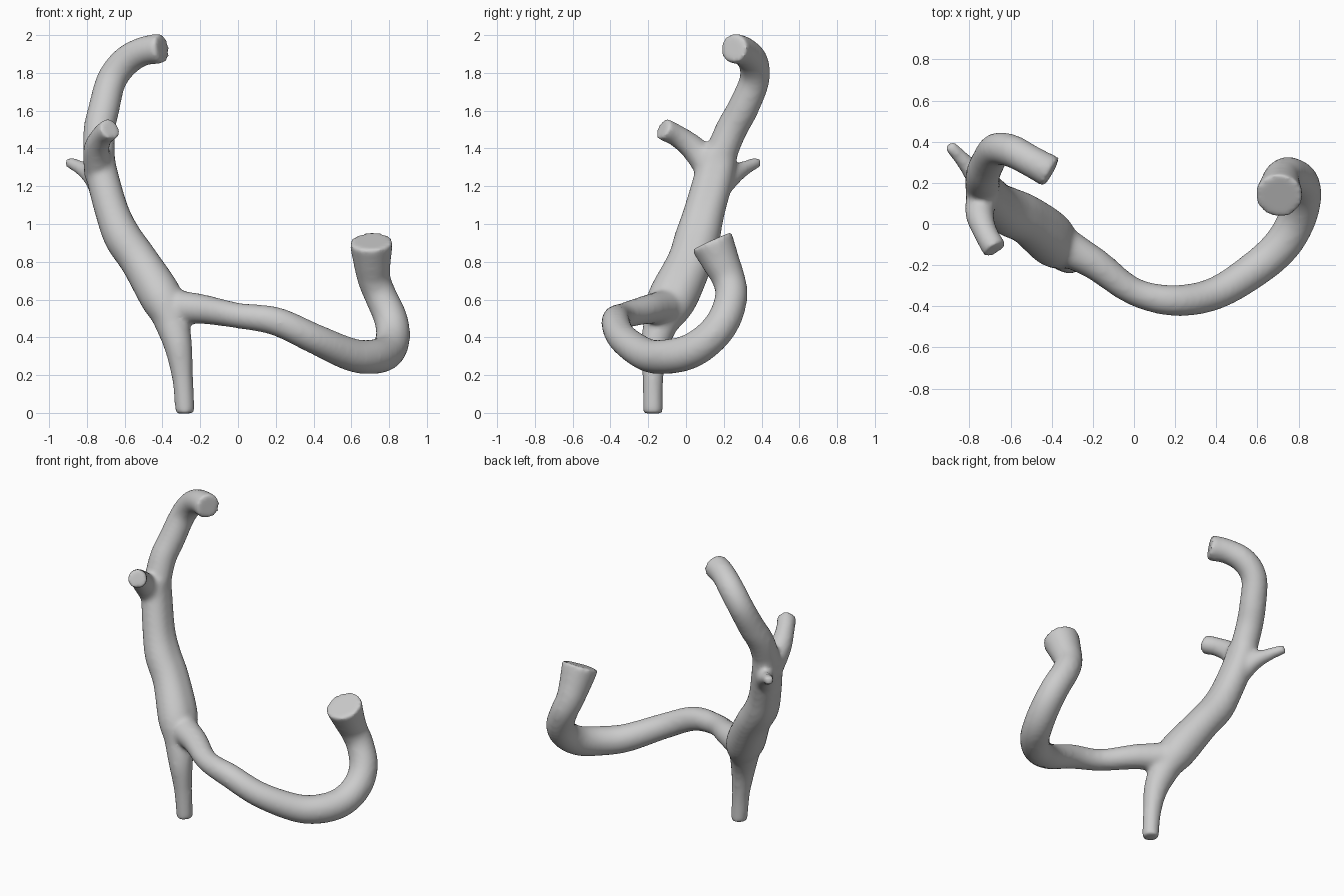
import bpy, bmesh, math
from mathutils import Vector

cube = bpy.data.objects.get("Cube")
if cube:
    bpy.data.objects.remove(cube, do_unlink=True)

SIDES = 28
STEPS = 6


def spline(points):
    """Pass a smooth curve through points of (x, y, z, radius)."""
    pts = [Vector(p) for p in points]
    pts = [pts[0] * 2 - pts[1]] + pts + [pts[-1] * 2 - pts[-2]]
    out = []
    for a, b, c, d in zip(pts, pts[1:], pts[2:], pts[3:]):
        for i in range(STEPS):
            t = i / STEPS
            out.append((b * 2 + (c - a) * t + (a * 2 - b * 5 + c * 4 - d) * t ** 2
                        + (b * 3 - a - c * 3 + d) * t ** 3) / 2)
    out.append(pts[-2])
    return out


def add_tube(bm, points, shift=(0, 0, 0)):
    """Sweep a circle of changing radius along the path and cap both ends."""
    path = spline(points)
    centres = [p.xyz + Vector(shift) for p in path]
    side, rings = Vector((1, 0.1, 0)), []
    for i, c in enumerate(centres):
        along = (centres[min(i + 1, len(path) - 1)] - centres[max(i - 1, 0)]).normalized()
        side = (side - along * side.dot(along)).normalized()
        across = along.cross(side)
        ring = []
        for k in range(SIDES):
            a = math.tau * k / SIDES
            ring.append(bm.verts.new(c + (side * math.cos(a) + across * math.sin(a)) * path[i].w))
        rings.append(ring)
    for lower, upper in zip(rings, rings[1:]):
        for k in range(SIDES):
            n = (k + 1) % SIDES
            bm.faces.new((lower[k], lower[n], upper[n], upper[k]))
    bm.faces.new(rings[0][::-1])
    bm.faces.new(rings[-1])


root = [(-.28, -.175, -.004, .052), (-.293, -.175, .18, .056),
        (-.318, -.165, .36, .076), (-.365, -.115, .53, .1)]
trunk = [(-.345, -.135, .47, .075), (-.40, -.075, .6, .112), (-.52, .02, .8, .102),
         (-.61, .06, .93, .1), (-.665, .095, 1.06, .09), (-.715, .145, 1.24, .086),
         (-.74, .175, 1.38, .08)]
crown = [(-.735, .165, 1.32, .085), (-.735, .235, 1.49, .084), (-.71, .30, 1.61, .083),
         (-.67, .362, 1.76, .08), (-.595, .355, 1.86, .08), (-.5, .305, 1.915, .077),
         (-.4, .25, 1.93, .081)]
long_branch = [(-.40, -.07, .57, .1), (-.29, -.135, .558, .088), (-.18, -.2, .548, .078),
               (0, -.328, .515, .068), (.2, -.372, .485, .076), (.4, -.335, .395, .08),
               (.6, -.21, .308, .088), (.72, -.1, .298, .092), (.79, .02, .325, .093),
               (.82, .13, .4, .091), (.808, .205, .5, .089), (.755, .24, .62, .086),
               (.72, .225, .71, .088), (.71, .185, .8, .1), (.705, .135, .91, .117)]
front_twig = [(-.735, .15, 1.26, .08), (-.75, .05, 1.39, .07),
              (-.72, -.045, 1.465, .059), (-.675, -.125, 1.505, .061)]
back_twig = [(-.715, .155, 1.16, .06), (-.765, .235, 1.25, .057),
             (-.83, .31, 1.295, .04), (-.9, .385, 1.33, .03)]

bm = bmesh.new()
for limb in (root, crown, long_branch, front_twig, back_twig):
    add_tube(bm, limb)
# Twin sweeps give the trunk its oval section
for dy in (-.02, .02):
    add_tube(bm, trunk, (0, dy, 0))
bmesh.ops.recalc_face_normals(bm, faces=bm.faces)

mesh = bpy.data.meshes.new("branching_tube")
bm.to_mesh(mesh)
bm.free()
tube = bpy.data.objects.new("branching_tube", mesh)
bpy.context.collection.objects.link(tube)

# Fuse the limbs into one skin and soften the forks
fuse = tube.modifiers.new("fuse", "REMESH")
fuse.mode = "VOXEL"
fuse.voxel_size = 0.014
fuse.use_smooth_shade = True
soften = tube.modifiers.new("soften", "SMOOTH")
soften.factor = 0.5
soften.iterations = 12

grey = bpy.data.materials.new("plain_grey")
grey.use_nodes = True
colour = (0.6, 0.6, 0.6, 1)
grey.diffuse_color = colour
grey.node_tree.nodes["Principled BSDF"].inputs["Base Color"].default_value = colour
mesh.materials.append(grey)
